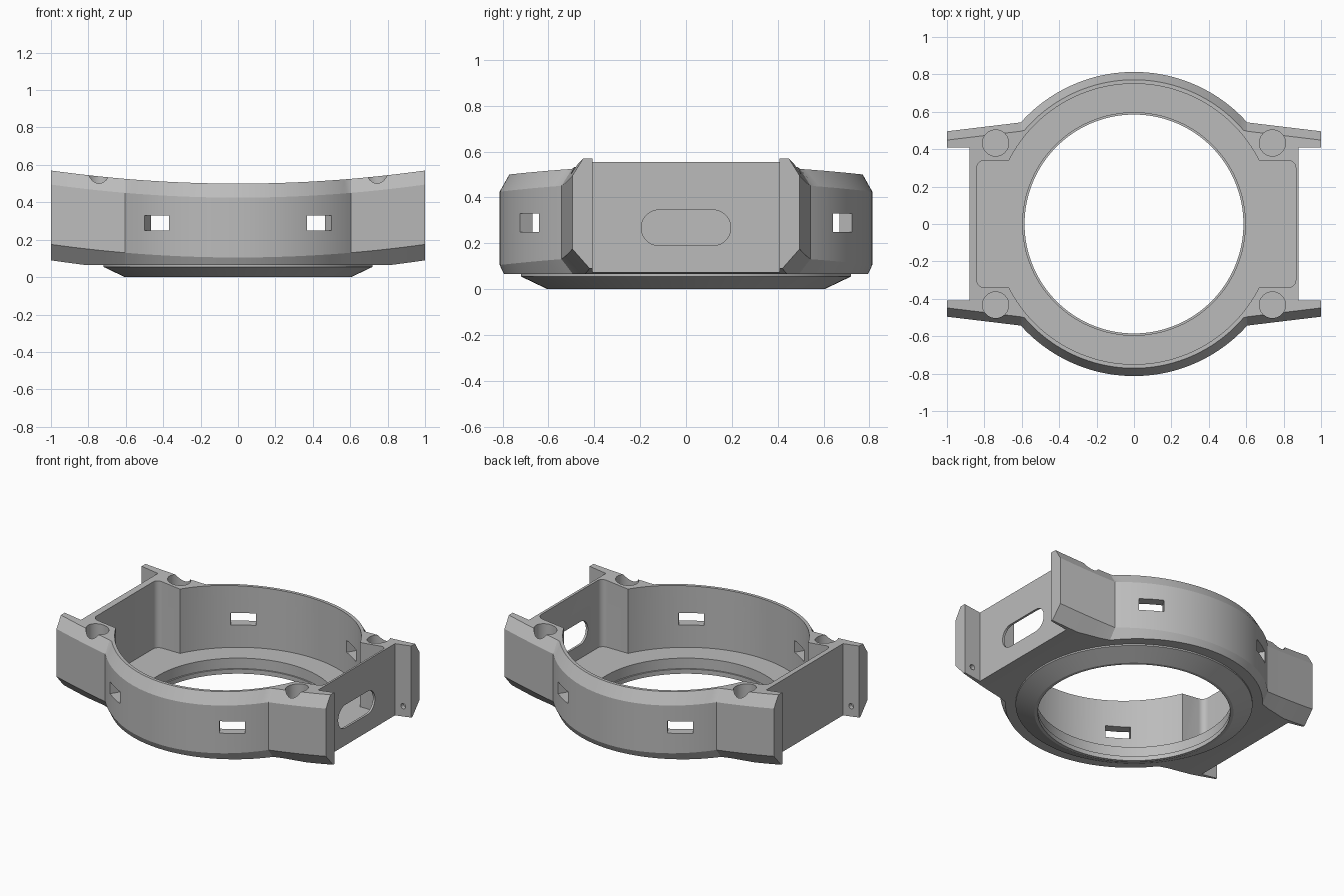
import bpy, bmesh, math
from mathutils import Matrix

if "Cube" in bpy.data.objects:
    bpy.data.objects.remove(bpy.data.objects["Cube"])

mat = bpy.data.materials.new("plain grey")
mat.diffuse_color = (0.5, 0.5, 0.5, 1)
mat.use_nodes = True
mat.node_tree.nodes["Principled BSDF"].inputs["Base Color"].default_value = mat.diffuse_color


def make_object(name, bm):
    bmesh.ops.recalc_face_normals(bm, faces=bm.faces)
    me = bpy.data.meshes.new(name)
    bm.to_mesh(me)
    bm.free()
    me.materials.append(mat)
    ob = bpy.data.objects.new(name, me)
    bpy.context.collection.objects.link(ob)
    return ob


def prism(name, pts, z0, z1, matrix=Matrix()):
    """Extrude a closed xy outline from z0 to z1, then place it."""
    bm = bmesh.new()
    lo = [bm.verts.new((x, y, z0)) for x, y in pts]
    hi = [bm.verts.new((x, y, z1)) for x, y in pts]
    n = len(pts)
    bm.faces.new(lo)
    bm.faces.new(hi)
    for i in range(n):
        j = (i + 1) % n
        bm.faces.new((lo[i], lo[j], hi[j], hi[i]))
    bm.transform(matrix)
    return make_object(name, bm)


def circle(r, n, cx=0, cy=0):
    return [(cx + r * math.cos(2 * math.pi * i / n),
             cy + r * math.sin(2 * math.pi * i / n)) for i in range(n)]


def rounded_rect(x0, x1, y0, y1, r, seg=6):
    pts = []
    corners = ((x1 - r, y1 - r), (x0 + r, y1 - r), (x0 + r, y0 + r), (x1 - r, y0 + r))
    for k, (cx, cy) in enumerate(corners):
        for i in range(seg + 1):
            a = math.pi / 2 * (k + i / seg)
            pts.append((cx + r * math.cos(a), cy + r * math.sin(a)))
    return pts


def rect(x0, x1, y0, y1):
    return [(x0, y0), (x1, y0), (x1, y1), (x0, y1)]


def cut(target, cutter):
    m = target.modifiers.new("cut", 'BOOLEAN')
    m.operation, m.solver, m.object = 'DIFFERENCE', 'EXACT', cutter
    bpy.context.view_layer.objects.active = target
    bpy.ops.object.modifier_apply(modifier=m.name)
    bpy.data.objects.remove(cutter, do_unlink=True)


# Case body: chamfered cross-sections lofted along x, round middle plus lugs
R, JOIN = 0.813, 0.605


def half_width(x, round_inset, lug_inset):
    rr = R - round_inset
    arc = math.sqrt(max(rr * rr - x * x, 0))
    lug = 0.543 - 0.12 * (abs(x) - JOIN) - lug_inset
    return max(arc, lug)


def section(x):
    bend = 0.07 * x * x
    z_top, z_hi, z_lo = 0.5 + bend, 0.425 + bend, 0.105 + bend
    z_bot = max(0.015 + 0.075 * x * x, 0.065)
    f = (z_lo - z_bot) / 0.085
    side = [(half_width(x, 0.042 * f, 0.075 * f), z_bot), (half_width(x, 0, 0), z_lo),
            (half_width(x, 0, 0), z_hi), (half_width(x, 0.042, 0.047), z_top)]
    return side + [(-y, z) for y, z in reversed(side)]


xs = sorted({round(s * x, 4) for s in (-1, 1)
             for x in [JOIN * i / 32 for i in range(33)]
             + [0.67, 0.74, 0.816, 0.88, 0.94, 1.0]})
bm = bmesh.new()
rings = [[bm.verts.new((x, y, z)) for y, z in section(x)] for x in xs]
for a, b in zip(rings, rings[1:]):
    for i in range(8):
        j = (i + 1) % 8
        bm.faces.new((a[i], a[j], b[j], b[i]))
bm.faces.new(rings[0])
bm.faces.new(rings[-1])
body = make_object("case_body", bm)

# Inner pocket: round chamber plus rectangular end bays, and the round opening
cut(body, prism("round_pocket", circle(0.75, 128), 0.1, 1))
cut(body, prism("end_bays", rounded_rect(-0.84, 0.865, -0.34, 0.34, 0.04), 0.1, 1))
cut(body, prism("opening", circle(0.595, 128), -0.5, 0.5))

# Strap gaps between the lugs
for s in (-1, 1):
    xa, xb = sorted((s * 0.88, s * 1.2))
    cut(body, prism("strap_gap", rect(xa, xb, -0.408, 0.408), -0.5, 1))

# Rounded port through one end wall
port = Matrix(((0, 0, 1, 0), (1, 0, 0, 0), (0, 1, 0, 0), (0, 0, 0, 1)))
cut(body, prism("port", rounded_rect(-0.195, 0.195, 0.19, 0.345, 0.077, 10), 0.8, 1.1, port))

# Four slots through the round wall
for a in (57.5, 122.5, 237.5, 302.5):
    cut(body, prism("slot", rect(0.68, 0.9, -0.077, 0.077), 0.25, 0.33,
                    Matrix.Rotation(math.radians(a), 4, 'Z')))

# Round recesses in the lug tops and pin holes in the lug inner faces
for sx in (-1, 1):
    for sy in (-1, 1):
        cut(body, prism("recess", circle(0.07, 40, sx * 0.74, sy * 0.433), 0.42, 1))
        turn = Matrix.Translation((sx * 0.94, sy * 0.408, 0.15)) @ Matrix.Rotation(math.pi / 2, 4, 'X')
        cut(body, prism("pin_hole", circle(0.018, 16), -0.03, 0.03, turn))

# Tapered base ring with an inner lip
profile = [(0.585, 0), (0.605, 0), (0.72, 0.055), (0.72, 0.066),
           (0.595, 0.066), (0.595, 0.03), (0.585, 0.03)]
bm = bmesh.new()
N = 128
loops = [[bm.verts.new((x, y, z)) for x, y in circle(r, N)] for r, z in profile]
for k in range(len(loops)):
    a, b = loops[k], loops[(k + 1) % len(loops)]
    for i in range(N):
        j = (i + 1) % N
        bm.faces.new((a[i], a[j], b[j], b[i]))
ring = make_object("base_ring", bm)

# Smooth curved walls, keep edges sharp
for ob in (body, ring):
    bpy.ops.object.select_all(action='DESELECT')
    ob.select_set(True)
    bpy.context.view_layer.objects.active = ob
    bpy.ops.object.shade_smooth_by_angle(angle=math.radians(20))
